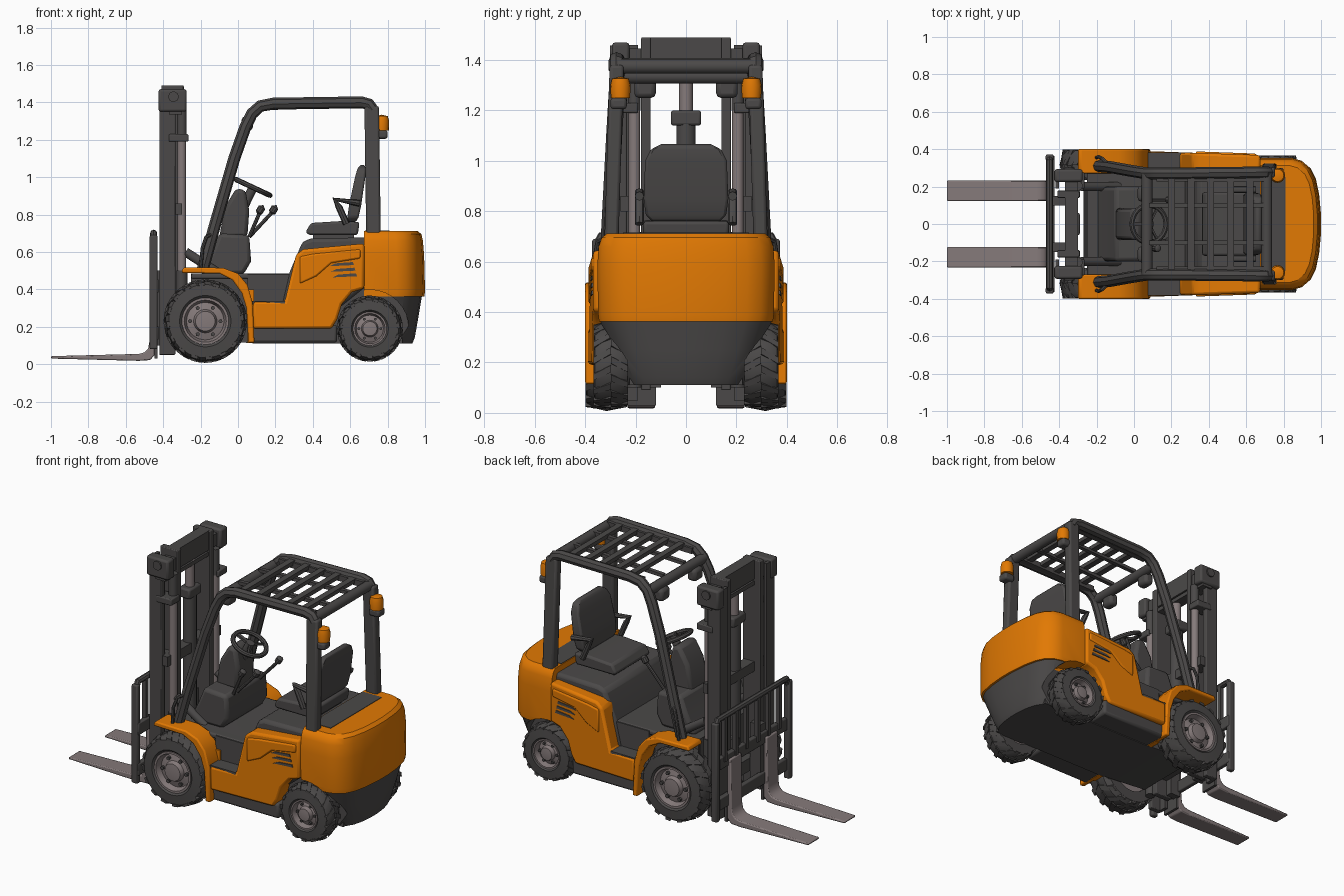
import bpy, bmesh, math
from mathutils import Vector

cube = bpy.data.objects.get("Cube")
if cube:
    bpy.data.objects.remove(cube, do_unlink=True)


def material(name, r, g, b):
    m = bpy.data.materials.new(name)
    m.use_nodes = True
    m.diffuse_color = (r, g, b, 1)
    m.node_tree.nodes["Principled BSDF"].inputs["Base Color"].default_value = (r, g, b, 1)
    return m


orange = material("orange_paint", .76, .192, .001)
dark = material("dark_grey", .07, .066, .065)
steel = material("steel_grey", .235, .195, .195)


def finish(bm, name, mat, mirror=False, bevel=0, cutter=None):
    bmesh.ops.remove_doubles(bm, verts=bm.verts, dist=.0001)
    bmesh.ops.recalc_face_normals(bm, faces=bm.faces)
    mesh = bpy.data.meshes.new(name)
    bm.to_mesh(mesh)
    bm.free()
    ob = bpy.data.objects.new(name, mesh)
    bpy.context.collection.objects.link(ob)
    mesh.materials.append(mat)
    if cutter:
        cut = ob.modifiers.new("cut", "BOOLEAN")
        cut.operation, cut.object, cut.solver = "DIFFERENCE", cutter, "EXACT"
    if bevel:
        b = ob.modifiers.new("bevel", "BEVEL")
        b.width, b.segments, b.limit_method, b.angle_limit = bevel, 2, "ANGLE", .6
    if mirror:
        ob.modifiers.new("mirror", "MIRROR").use_axis = (False, True, False)
    return ob


def loft(name, rings, mat, **kw):
    bm = bmesh.new()
    loops = [[bm.verts.new(p) for p in ring] for ring in rings]
    bm.faces.new(loops[0])
    bm.faces.new(loops[-1])
    for a, b in zip(loops, loops[1:]):
        for i in range(len(a)):
            j = (i + 1) % len(a)
            bm.faces.new((a[i], a[j], b[j], b[i]))
    return finish(bm, name, mat, **kw)


def prism(name, pts, y0, y1, mat, taper=0, **kw):
    rings = [[(x, y * (1 - taper * x), z) for x, z in pts] for y in (y0, y1)]
    return loft(name, rings, mat, **kw)


def box(name, x, y, z, mat, **kw):
    return prism(name, [(x[0], z[0]), (x[1], z[0]), (x[1], z[1]), (x[0], z[1])], *y, mat, **kw)


def bar(name, p, q, w, t, mat, **kw):
    # square bar between two points
    p, q = Vector(p), Vector(q)
    d = (q - p).normalized()
    side = Vector((1, 0, 0)) if abs(d.y) > .9 else Vector((0, 1, 0))
    up = d.cross(side).normalized() * t / 2
    side = side * w / 2
    rings = [[c + side + up, c - side + up, c - side - up, c + side - up] for c in (p, q)]
    return loft(name, rings, mat, **kw)


def lathe(name, prof, centre, axis, mat, steps=32, closed=False, **kw):
    bm = bmesh.new()
    axis, centre = Vector(axis).normalized(), Vector(centre)
    perp = axis.orthogonal().normalized()
    vs = [bm.verts.new(centre + perp * r + axis * h) for r, h in prof]
    es = [bm.edges.new(e) for e in zip(vs, vs[1:])]
    if closed:
        es.append(bm.edges.new((vs[-1], vs[0])))
    bmesh.ops.spin(bm, geom=vs + es, cent=centre, axis=axis, angle=math.tau, steps=steps, use_merge=True)
    return finish(bm, name, mat, **kw)


def rod(name, p, q, r, mat, steps=12, **kw):
    d = Vector(q) - Vector(p)
    return lathe(name, [(0, 0), (r, 0), (r, d.length), (0, d.length)], p, d, mat, steps, **kw)


def tube(name, pts, r, mat):
    # round tube along a path, repeated on the other side
    cu = bpy.data.curves.new(name, "CURVE")
    cu.dimensions, cu.bevel_depth, cu.bevel_resolution, cu.use_fill_caps = "3D", r, 2, True
    sp = cu.splines.new("POLY")
    sp.points.add(len(pts) - 1)
    for v, p in zip(sp.points, pts):
        v.co = (*p, 1)
    cu.materials.append(mat)
    ob = bpy.data.objects.new(name, cu)
    bpy.context.collection.objects.link(ob)
    bpy.ops.object.select_all(action="DESELECT")
    ob.select_set(True)
    bpy.context.view_layer.objects.active = ob
    bpy.ops.object.convert(target="MESH")
    bpy.context.object.modifiers.new("mirror", "MIRROR").use_axis = (False, True, False)


# Wheels: tyre, tread blocks, dished rim, hub and bolts
def wheel(name, x, z, r, rim, y0, y1, lugs):
    c, ax, w = (x, 0, z), (0, 1, 0), y1 - y0
    R = r - .01
    lathe(name + "_tyre", [(rim, y0), (R * .9, y0), (R, y0 + .03), (R, y1 - .03), (R * .92, y1 - .005),
                           (rim * 1.1, y1), (rim, y1 - .012)], c, ax, dark, 36, closed=True, mirror=True)
    lathe(name + "_rim", [(0, y0 + .02), (rim, y0 + .02), (rim, y1 - .005), (rim * .9, y1 - .005), (rim * .8, y1 - .04),
                          (rim * .5, y1 - .03), (rim * .42, y1 - .005), (0, y1)], c, ax, steel, mirror=True)
    for i in range(lugs):
        for half in (0, 1):
            a = math.tau * (i + half / 2) / lugs
            rings = []
            for y, da in ((y0 + w / 2, .12), (y0 + half * w, -.1)):
                drop = 0 if da > 0 else .016
                rings.append([(x + q * math.cos(a + da + s), y, z + q * math.sin(a + da + s))
                              for q, s in ((R - .02, -.1), (r - drop, -.08), (r - drop, .08), (R - .02, .1))])
            loft(name + "_tread", rings, dark, mirror=True)
    for i in range(6):
        a = math.tau * i / 6
        bx, bz = x + rim * .65 * math.cos(a), z + rim * .65 * math.sin(a)
        rod(name + "_bolt", (bx, y1 - .045, bz), (bx, y1 - .02, bz), rim * .09, dark, 6, mirror=True)


wheel("front_wheel", -.175, .23, .223, .125, .235, .398, 16)
wheel("rear_wheel", .705, .19, .177, .09, .23, .367, 15)
rod("front_axle", (-.175, -.26, .23), (-.175, .26, .23), .06, dark)
rod("rear_axle", (.705, -.25, .19), (.705, .25, .19), .045, dark)

# Chassis, floor and engine cover
prism("chassis", [(-.27, .14), (.1, .11), (.88, .11), (.88, .4), (.3, .485), (-.25, .485)], -.225, .225, dark)
box("floor", (-.25, .3), (-.285, .285), (.455, .485), dark, bevel=.01)
box("floor_side", (.05, .3), (-.29, .29), (.2, .48), dark)
box("step", (.07, .25), (-.382, .382), (.32, .339), dark)
box("sill", (.07, .53), (-.36, .36), (.115, .21), dark, bevel=.015)
prism("engine_cover", [(.23, .3), (.275, .49), (.345, .655), (.39, .672), (.69, .678), (.69, .42), (.54, .3)],
      -.305, .305, dark, bevel=.02)

# Orange side panels, fenders, vents
panel = [(.08, .19), (.5, .19), (.53, .24), (.555, .32), (.61, .385), (.675, .405), (.675, .645),
         (.35, .615), (.31, .585), (.25, .335), (.08, .335)]
prism("side_panel", panel, .28, .392, orange, taper=.09, bevel=.014, mirror=True)
prism("panel_bulge", [(.33, .575), (.4, .59), (.655, .615), (.655, .565), (.5, .54), (.42, .47), (.33, .43)],
      .38, .4, orange, taper=.09, bevel=.01, mirror=True)
for i in range(3):
    x, z = .49 + .008 * i, .533 - .03 * i
    prism("vent", [(x, z - .009), (x + .13, z - .003), (x + .125, z + .013), (x + .03, z + .006)],
          .39, .397, dark, taper=.09, mirror=True)
prism("fender", [(-.3, .5), (-.29, .518), (-.08, .515), (0, .485), (.05, .425), (.078, .33), (.088, .115), (.055, .115),
                 (.045, .3), (.02, .38), (-.03, .45), (-.1, .485), (-.3, .488)],
      .27, .4, orange, bevel=.008, mirror=True)
box("fender_back", (.052, .085), (.226, .3), (.112, .4), orange, mirror=True)
prism("wheel_well", [(-.25, .45), (.05, .45), (.05, .2), (-.25, .2)], .2, .233, dark, mirror=True)

# Counterweight with wheel arches
arch = rod("arch_cutter", (.705, .232, .19), (.705, .6, .19), .208, dark, 32, mirror=True)
arch.hide_render = True
arch.hide_set(True)
half = [(.675, .352), (.85, .352), (.9, .338), (.945, .3), (.972, .245), (.99, .16), (1, .05)]
outline = half + [(x, -y) for x, y in reversed(half)]


def stack(name, layers, mat, **kw):
    loft(name, [[(.675 + (x - .675) * sx, y * sy, z) for x, y in outline] for z, sx, sy in layers], mat, **kw)


stack("counterweight", [(.362, .99, .98), (.39, 1, .99), (.58, .985, 1), (.66, .965, .985), (.695, .94, .95), (.712, .88, .89)],
      orange, cutter=arch)
stack("lower_counterweight", [(.11, .79, .66), (.14, .83, .7), (.25, .89, .84), (.366, .95, .97)], dark, cutter=arch)
box("rear_deck", (.68, .81), (-.25, .25), (.705, .715), dark)

# Overhead guard
leg = [(-.19, .31, .5), (-.13, .305, .72), (-.02, .285, 1.1), (.04, .275, 1.27), (.075, .27, 1.34), (.12, .27, 1.38),
       (.19, .27, 1.393), (.66, .275, 1.4), (.7, .275, 1.39), (.72, .275, 1.36)]
tube("guard_side", leg, .032, dark)
bar("roof_rail", (.12, .245, 1.378), (.7, .245, 1.39), .035, .035, dark, mirror=True)
bar("rear_post", (.725, .297, .64), (.715, .275, 1.38), .056, .078, dark, bevel=.012, mirror=True)
for x, z in ((.07, 1.335), (.71, 1.375)):
    rod("guard_cross_tube", (x, -.27, z), (x, .27, z), .03, dark)
for i in range(5):
    x = .2 + .105 * i
    bar("roof_slat", (x, -.27, 1.395), (x, .27, 1.395), .038, .025, dark)
bar("roof_rib", (.08, .1, 1.365), (.7, .1, 1.39), .025, .02, dark, mirror=True)
box("work_lamp", (.02, .08), (.12, .205), (1.25, 1.325), dark, bevel=.018, mirror=True)
box("beacon_bracket", (.73, .8), (.235, .3), (1.205, 1.25), dark, bevel=.012, mirror=True)
lathe("beacon", [(0, 0), (.038, 0), (.04, .05), (.033, .076), (0, .084)], (.768, .26, 1.25), (0, 0, 1), orange, 16, mirror=True)
tube("grab_handle", [(-.13, .31, .7), (-.17, .35, .68), (-.19, .36, .62), (-.2, .355, .51)], .01, dark)

# Seat
box("seat_base", (.4, .62), (-.13, .13), (.66, .71), dark)
prism("seat_cushion", [(.36, .705), (.38, .69), (.64, .69), (.65, .76), (.55, .765), (.39, .755)], -.17, .17, dark, bevel=.022)
back = []
for z, w, t in ((.76, .135, .04), (.785, .16, .06), (.85, .168, .065), (1, .162, .055), (1.045, .14, .045), (1.066, .1, .02)):
    x = .61 + (z - .76) * .18
    back.append([(x - t / 2, -w, z), (x - t / 2, w, z), (x + t / 2, w, z), (x + t / 2, -w, z)])
loft("seat_back", back, dark, bevel=.012)
tube("armrest", [(.65, .185, .86), (.52, .185, .88), (.54, .185, .84), (.58, .185, .75)], .018, dark)

# Dashboard and controls
prism("dash_cowl", [(-.2, .48), (.03, .48), (.07, .55), (.06, .69), (-.1, .7), (-.14, .6)], -.2, .2, dark, bevel=.02)
prism("steering_column", [(-.1, .68), (.05, .68), (.06, .82), (.04, .93), (-.01, .94), (-.07, .84)], -.085, .085, dark, bevel=.02)
tilt = (.42, 0, .9)
ring = [(.1 + .014 * math.cos(math.tau * i / 8), .014 * math.sin(math.tau * i / 8)) for i in range(8)]
lathe("steering_wheel", ring, (.08, 0, .945), tilt, dark, 28, closed=True)
rod("steering_shaft", (.03, 0, .84), (.085, 0, .955), .025, dark)
for x, y, z in ((-.01, 0, .985), (.125, .085, .925), (.125, -.085, .925)):
    bar("wheel_spoke", (.08, 0, .945), (x, y, z), .02, .015, dark)
for y, x in ((-.13, .12), (-.09, .19), (.13, .19)):
    rod("lever", (.06, y, .68), (x, y, .82), .01, dark, 8)
    lathe("lever_knob", [(0, -.03), (.02, -.015), (.02, .015), (0, .03)], (x, y, .825), (.5, 0, .8), dark, 10)

# Mast
box("outer_rail", (-.42, -.335), (.235, .27), (.05, 1.46), dark, bevel=.005, mirror=True)
box("rail_flange", (-.42, -.4), (.19, .25), (.05, 1.46), dark, mirror=True)
box("inner_rail", (-.41, -.29), (.14, .178), (.09, 1.49), dark, bevel=.005, mirror=True)
box("mast_cap", (-.425, -.275), (.225, .293), (1.35, 1.47), dark, bevel=.012, mirror=True)
rod("cap_pin", (-.345, .29, 1.43), (-.345, .302, 1.43), .028, dark, mirror=True)
rod("lift_cylinder", (-.3, .205, .1), (-.3, .205, .5), .03, dark, mirror=True)
rod("lift_piston", (-.3, .205, .5), (-.3, .205, 1.2), .024, steel, mirror=True)
rod("piston_head", (-.3, .205, 1.2), (-.3, .205, 1.36), .026, dark, mirror=True)
rod("centre_cylinder", (-.33, 0, .25), (-.33, 0, 1.15), .04, dark)
rod("centre_piston", (-.33, 0, 1.15), (-.33, 0, 1.36), .028, steel)
box("chain_block", (-.37, -.29), (-.06, .06), (1.14, 1.2), dark, bevel=.01)
for y, z, h in ((.28, 1.335, .025), (.23, 1.37, .075), (.16, 1.445, .045), (.26, .8, .06), (.26, .2, .08)):
    box("mast_crossbar", (-.37, -.3), (-y, y), (z, z + h), dark)
box("rail_clamp", (-.37, -.265), (.19, .275), (1.19, 1.23), dark, bevel=.006, mirror=True)
rod("tilt_cylinder", (-.28, .2, .6), (-.08, .2, .47), .025, dark, mirror=True)

# Carriage, load backrest and forks
for z in (.13, .38):
    box("carriage_plate", (-.455, -.425), (-.365, .365), (z, z + .075), dark, bevel=.006)
box("carriage_side", (-.44, -.37), (.1, .15), (.1, .5), dark, mirror=True)
box("fork_hook", (-.446, -.43), (.12, .235), (.03, .14), dark, mirror=True)
box("backrest_post", (-.472, -.43), (.338, .372), (.08, .69), dark, bevel=.008, mirror=True)
tube("backrest_top", [(-.451, .355, .66), (-.451, .335, .7), (-.451, 0, .7)], .019, dark)
for y in (.055, .16, .265):
    bar("backrest_bar", (-.45, y, .42), (-.45, y, .7), .025, .025, dark, mirror=True)
prism("fork", [(-1, .03), (-1, .043), (-.53, .055), (-.5, .063), (-.48, .085), (-.474, .12), (-.468, .42), (-.444, .42),
               (-.444, .05), (-.47, .022), (-.53, .018)], .123, .232, steel, bevel=.006, mirror=True)

# Smooth shading with sharp edges kept
bpy.ops.object.select_all(action="DESELECT")
for ob in bpy.context.scene.objects:
    if ob.type == "MESH" and not ob.hide_render:
        ob.select_set(True)
        bpy.context.view_layer.objects.active = ob
bpy.ops.object.shade_smooth_by_angle(angle=math.radians(35))
